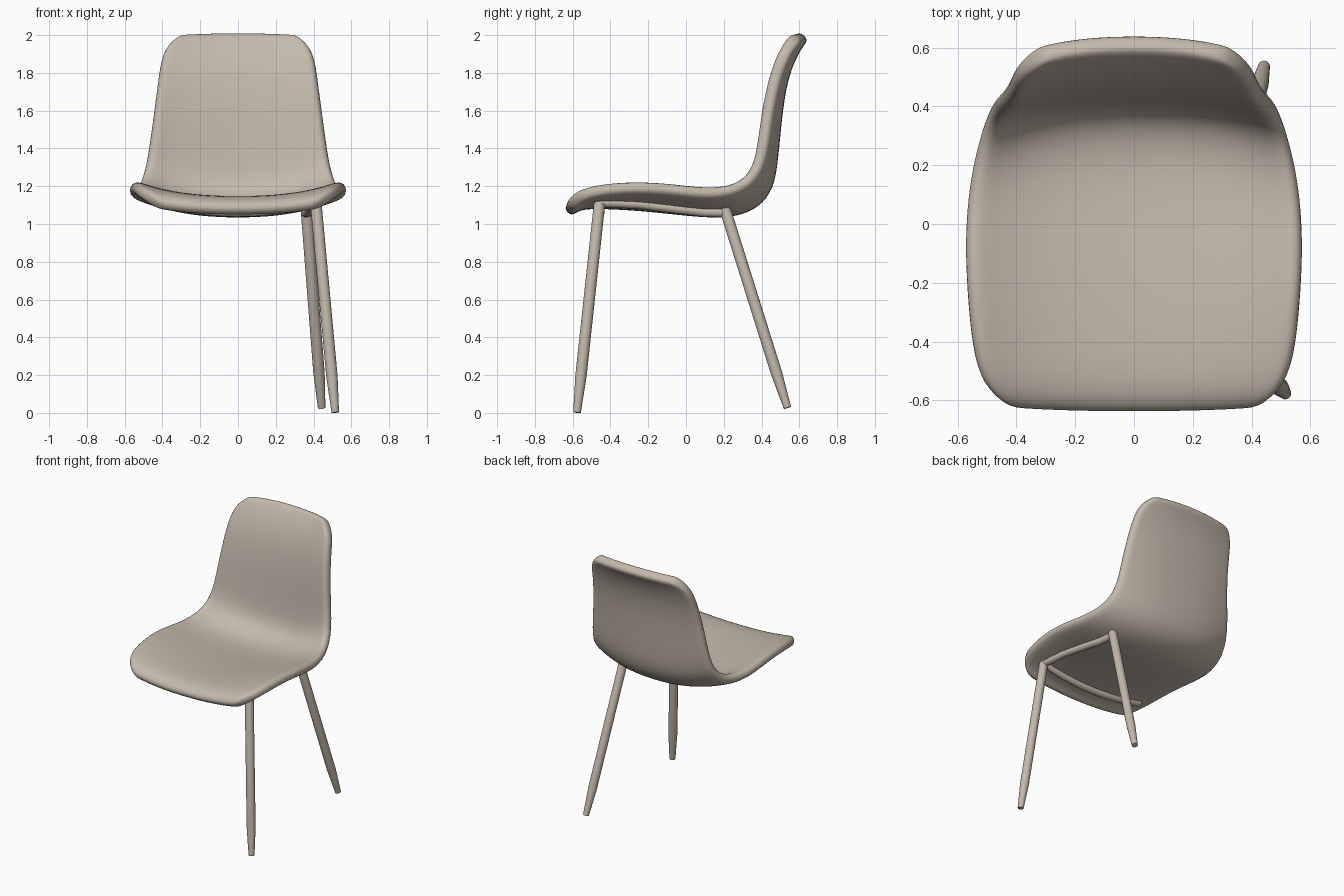
import bpy, bmesh
from mathutils import Vector

if "Cube" in bpy.data.objects:
    bpy.data.objects.remove(bpy.data.objects["Cube"])

beige = bpy.data.materials.new("warm beige")
beige.diffuse_color = (0.55, 0.485, 0.405, 1)
beige.use_nodes = True
beige.node_tree.nodes["Principled BSDF"].inputs["Base Color"].default_value = beige.diffuse_color


def finish(name, bm):
    bmesh.ops.recalc_face_normals(bm, faces=bm.faces)
    me = bpy.data.meshes.new(name)
    bm.to_mesh(me)
    bm.free()
    me.materials.append(beige)
    for p in me.polygons:
        p.use_smooth = True
    ob = bpy.data.objects.new(name, me)
    bpy.context.collection.objects.link(ob)
    return ob


# Shell stations, front lip to top rim: centre y, z, then edge x, y, z
stations = [
    (-0.63, 1.06, 0.42, -0.615, 1.09),
    (-0.585, 1.105, 0.50, -0.57, 1.15),
    (-0.48, 1.115, 0.545, -0.47, 1.185),
    (-0.28, 1.105, 0.565, -0.28, 1.205),
    (-0.08, 1.085, 0.575, -0.09, 1.195),
    (0.10, 1.065, 0.568, 0.06, 1.175),
    (0.25, 1.065, 0.55, 0.18, 1.175),
    (0.37, 1.11, 0.522, 0.29, 1.205),
    (0.435, 1.20, 0.492, 0.365, 1.28),
    (0.455, 1.34, 0.472, 0.40, 1.39),
    (0.475, 1.58, 0.445, 0.425, 1.59),
    (0.505, 1.77, 0.422, 0.465, 1.77),
    (0.55, 1.89, 0.405, 0.51, 1.89),
    (0.595, 1.965, 0.365, 0.55, 1.955),
    (0.625, 2.0, 0.31, 0.585, 1.995),
]
columns = [-1, -0.87, -0.65, -0.35, 0, 0.35, 0.65, 0.87, 1]

# Moulded seat and back in one curved sheet
bm = bmesh.new()
grid = []
for cy, cz, ex, ey, ez in stations:
    row = []
    for u in columns:
        t = abs(u) ** 2.4
        row.append(bm.verts.new((ex * u, cy + (ey - cy) * t, cz + (ez - cz) * t)))
    grid.append(row)
for a, b in zip(grid, grid[1:]):
    for i in range(len(columns) - 1):
        bm.faces.new((a[i], a[i + 1], b[i + 1], b[i]))
shell = finish("seat_shell", bm)
solid = shell.modifiers.new("thickness", "SOLIDIFY")
solid.thickness = 0.07
solid.offset = 0
sub = shell.modifiers.new("rounding", "SUBSURF")
sub.levels = sub.render_levels = 2


def tube(name, points, radii, sides=20):
    """Round bar swept through points with a radius at each one."""
    pts = [Vector(p) for p in points]
    bm = bmesh.new()
    rings = []
    for i, p in enumerate(pts):
        d = (pts[min(i + 1, len(pts) - 1)] - pts[max(i - 1, 0)]).normalized()
        ring = bmesh.ops.create_circle(bm, segments=sides, radius=radii[i])["verts"]
        turn = Vector((0, 0, 1)).rotation_difference(d)
        for v in ring:
            v.co = p + turn @ v.co
        rings.append(ring)
    for a, b in zip(rings, rings[1:]):
        for k in range(sides):
            n = (k + 1) % sides
            bm.faces.new((a[k], a[n], b[n], b[k]))
    bm.faces.new(rings[0])
    bm.faces.new(rings[-1])
    ob = finish(name, bm)
    bpy.context.view_layer.objects.active = ob
    ob.select_set(True)
    bpy.ops.object.shade_smooth_by_angle()
    ob.select_set(False)
    return ob


# Tapered legs, from foot to joint with a rounded top
def leg(name, foot, top):
    f, t = Vector(foot), Vector(top)
    steps = [(0, 0.020), (0.17, 0.030), (0.97, 0.030), (0.99, 0.025), (1.0, 0.014)]
    tube(name, [f.lerp(t, s) for s, _ in steps], [r for _, r in steps])


leg("front_leg", (0.515, -0.577, 0.002), (0.41, -0.455, 1.135))
leg("rear_leg", (0.443, 0.537, 0.027), (0.36, 0.20, 1.10))

# Rail under the side of the seat, joining the legs
tube("side_rail",
     [(0.41, -0.455, 1.115), (0.40, -0.25, 1.105), (0.385, -0.05, 1.08),
      (0.37, 0.10, 1.062), (0.36, 0.205, 1.06)], [0.025] * 5)

# Bowed rail across the front
xs = [0.41 - 0.84 * i / 12 for i in range(13)]
tube("cross_rail", [(x, -0.455, 1.062 + 0.053 * (x / 0.42) ** 2) for x in xs],
     [0.024] * 13)
